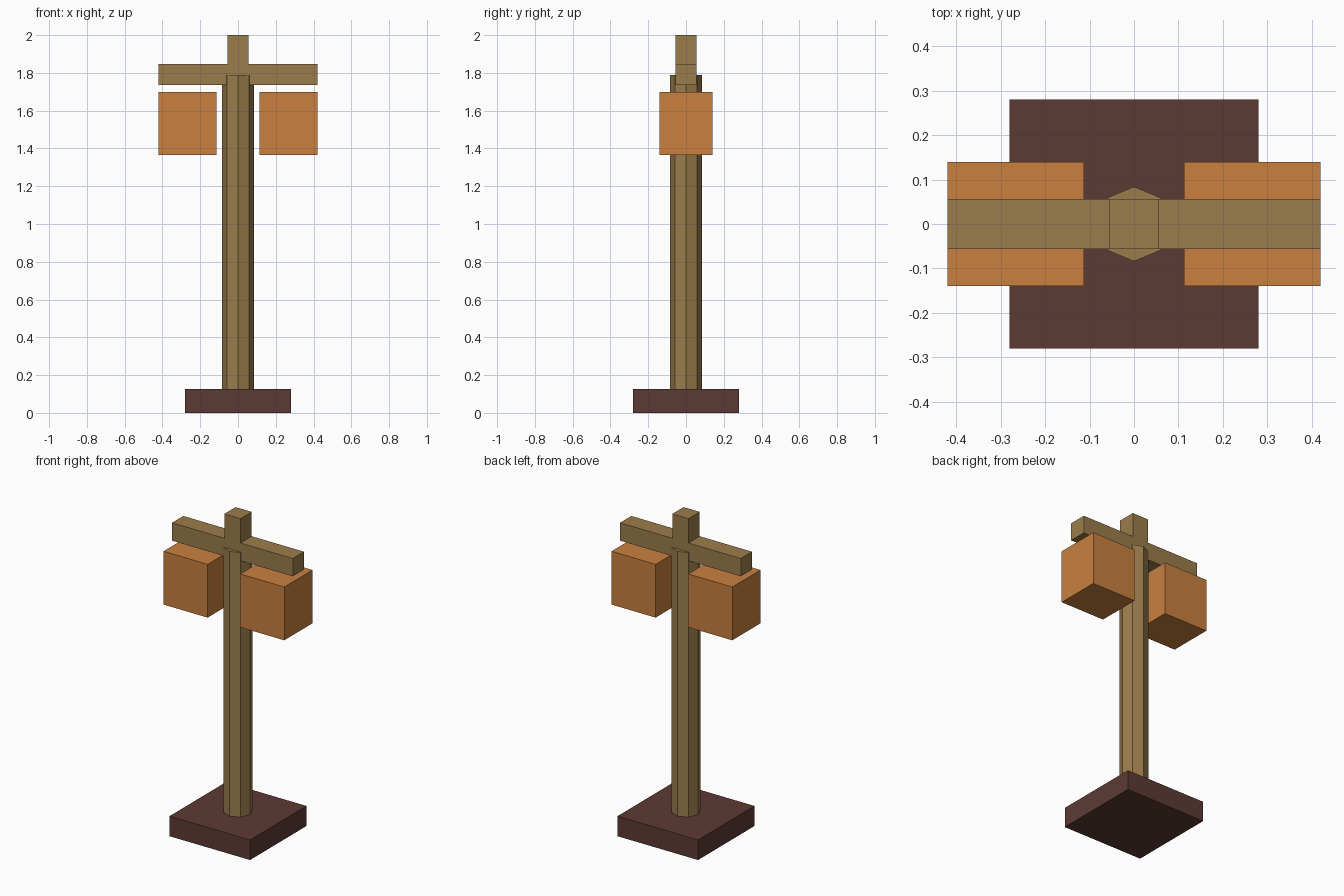
import bpy
import math

if "Cube" in bpy.data.objects:
    bpy.data.objects.remove(bpy.data.objects["Cube"])


def material(name, rgb):
    m = bpy.data.materials.new(name)
    m.diffuse_color = (*rgb, 1)
    m.use_nodes = True
    m.node_tree.nodes["Principled BSDF"].inputs["Base Color"].default_value = m.diffuse_color
    return m


wood = material("tan wood", (0.323, 0.202, 0.072))
orange = material("lantern orange", (0.578, 0.216, 0.051))
brown = material("dark brown", (0.107, 0.042, 0.034))


def box(name, x, y, z, mat):
    """Box from (min, max) pairs along each axis."""
    spans = (x, y, z)
    bpy.ops.mesh.primitive_cube_add(size=1, location=[(a + b) / 2 for a, b in spans])
    ob = bpy.context.object
    ob.name = name
    ob.scale = [b - a for a, b in spans]
    bpy.ops.object.transform_apply(location=False, rotation=False, scale=True)
    ob.data.materials.append(mat)
    return ob


# Square foot
box("base", (-0.28, 0.28), (-0.28, 0.28), (0, 0.126), brown)

# Octagonal post with corners on the axes
z0, z1 = 0.126, 1.79
bpy.ops.mesh.primitive_cylinder_add(vertices=8, radius=0.084, depth=z1 - z0,
                                    location=(0, 0, (z0 + z1) / 2))
post = bpy.context.object
post.name = "post"
post.data.materials.append(wood)

# Crossbar and the stub above it
box("crossbar", (-0.42, 0.42), (-0.056, 0.056), (1.735, 1.847), wood)
box("top_stub", (-0.056, 0.056), (-0.056, 0.056), (1.847, 2.0), wood)

# Hanging lantern boxes, one per side
for side, name in ((-1, "left_lantern"), (1, "right_lantern")):
    box(name, sorted((side * 0.113, side * 0.42)), (-0.14, 0.14), (1.365, 1.70), orange)
